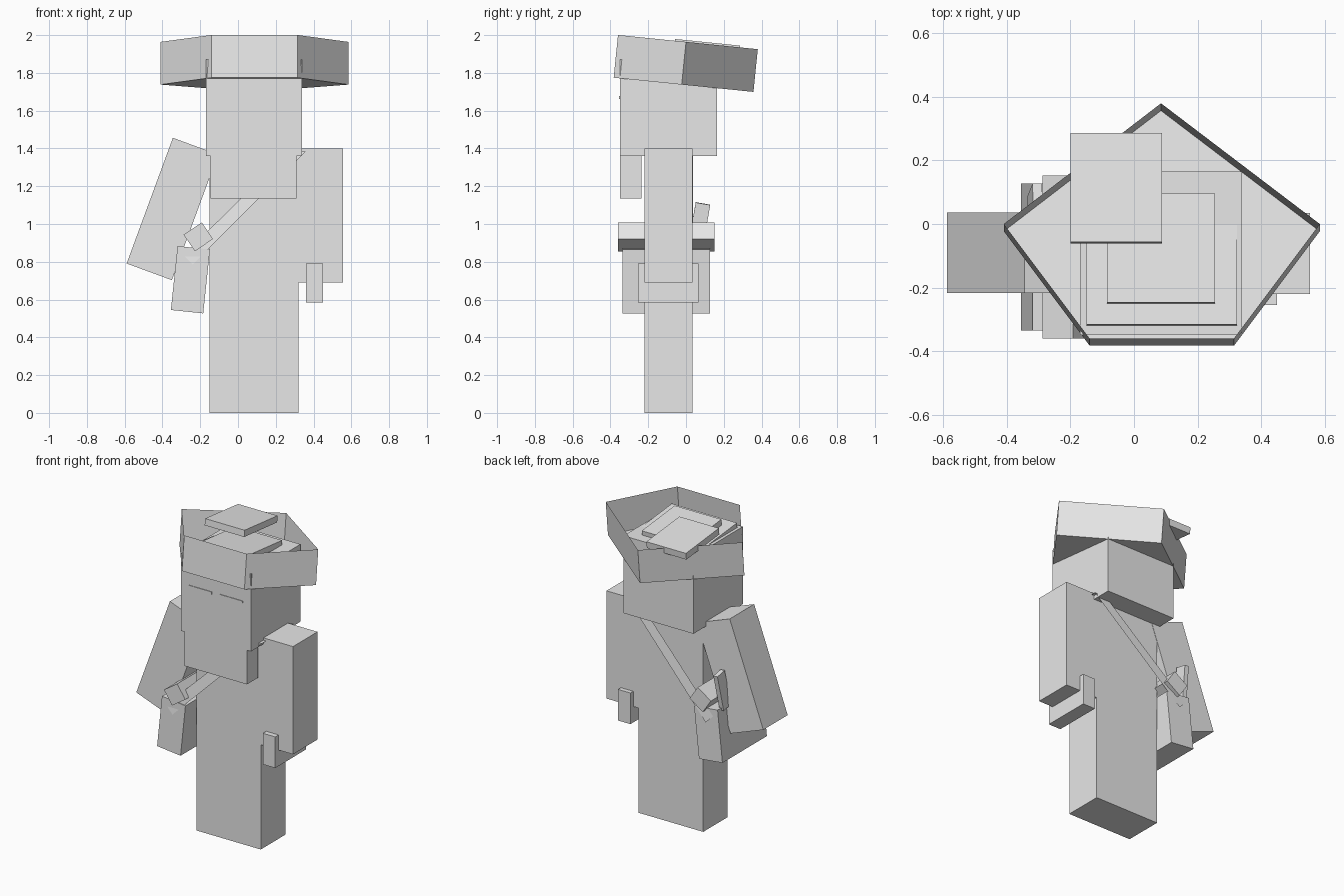
import bpy, bmesh, math
from mathutils import Matrix, Vector

if "Cube" in bpy.data.objects:
    bpy.data.objects.remove(bpy.data.objects["Cube"])

grey = bpy.data.materials.new("plain_grey")
grey.diffuse_color = (0.8, 0.8, 0.8, 1)
grey.use_nodes = True
grey.node_tree.nodes["Principled BSDF"].inputs["Base Color"].default_value = grey.diffuse_color


def add_mesh(name, verts, faces):
    mesh = bpy.data.meshes.new(name)
    mesh.from_pydata(verts, [], faces)
    mesh.materials.append(grey)
    obj = bpy.data.objects.new(name, mesh)
    bpy.context.collection.objects.link(obj)
    return obj


def box(name, lo, hi, rx=0, ry=0):
    """Box given by its two corners, turned about its own centre (degrees)."""
    lo, hi = Vector(lo), Vector(hi)
    bm = bmesh.new()
    bmesh.ops.create_cube(bm, size=1)
    bm.transform(Matrix.Diagonal((*(hi - lo), 1)))
    obj = add_mesh(name, [], [])
    bm.to_mesh(obj.data)
    bm.free()
    obj.location = (lo + hi) / 2
    obj.rotation_euler = (math.radians(rx), math.radians(ry), 0)
    return obj


CX = 0.085   # middle of the body

# Body, head and beard
box("body", (-0.15, -0.22, 0), (0.32, 0.035, 1.4))
box("head", (-0.17, -0.35, 1.36), (0.34, 0.165, 1.87))
box("beard", (-0.145, -0.35, 1.135), (0.31, -0.235, 1.37))
for side in (-1, 1):
    x = CX + side * 0.112
    box("eye", (x - 0.083, -0.354, 1.662), (x + 0.083, -0.34, 1.677))

# Arms
box("straight_arm", (0.32, -0.22, 0.69), (0.555, 0.035, 1.4))
box("raised_arm", (-0.475, -0.217, 0.725), (-0.22, 0.037, 1.434), ry=20.2)
box("hand_grip", (0.36, -0.255, 0.585), (0.45, 0.065, 0.79))

# Hat: open five-sided tray, tilted backwards
TILT = 5.8
slope = math.tan(math.radians(TILT))
rim = [(-0.14, -0.36), (0.315, -0.36), (0.585, 0.0), (CX, 0.38), (-0.41, 0.0)]
top = [(x, y, 1.964 - slope * y) for x, y in rim]
bottom = [(x, y - 0.023, z - 0.226) for x, y, z in top]
add_mesh("hat_tray", top + bottom,
         [(i + 5, (i + 1) % 5 + 5, (i + 1) % 5, i) for i in range(5)]
         + [(9, 8, 7, 6, 5)])

# Stacked slabs inside the hat: x range, y range, height of the top centre
for name, x0, x1, y0, y1, z in (("hat_slab_low", -0.15, 0.325, -0.32, 0.155, 1.878),
                                ("hat_slab_middle", -0.085, 0.255, -0.25, 0.095, 1.917),
                                ("hat_slab_high", -0.2, 0.088, -0.06, 0.285, 1.962)):
    box(name, (x0, y0, z - 0.043), (x1, y1, z), rx=-TILT)

# Pouch with its clasp block and a handle standing behind
box("pouch", (-0.338, -0.335, 0.535), (-0.166, 0.128, 0.875), ry=6)
box("clasp_block", (-0.268, -0.36, 0.879), (-0.152, 0.152, 0.985), ry=-34)
box("tool_handle", (-0.327, 0.03, 0.87), (-0.297, 0.108, 1.11), rx=-10, ry=4)

# Diagonal strap: front and back bands joined over the shoulder
edges = [((0.36, 1.385), (-0.24, 0.785)), ((0.27, 1.385), (-0.29, 0.835))]
(ra, rb), (la, lb) = edges


def on_band(p, back):
    spread = 0.12 * (1.385 - p[1])
    return (p[0], 0.066 + spread if back else -0.268 - spread, p[1])


pts = [on_band(p, back) for back in (False, True) for p in (ra, la, lb, rb)]
add_mesh("strap", pts, [(0, 1, 2, 3), (4, 7, 6, 5), (0, 4, 5, 1)])
